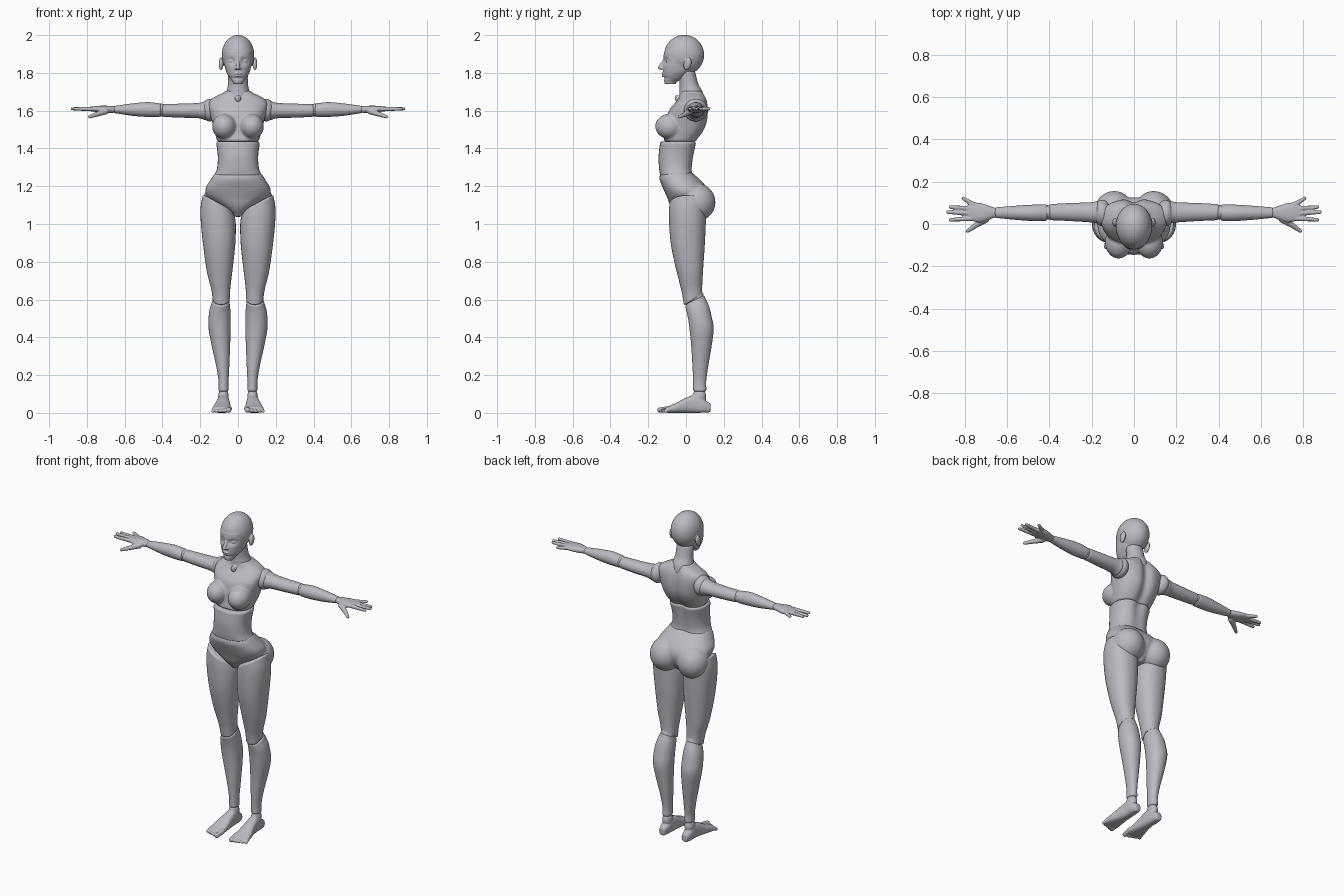
import bpy, bmesh, math
from mathutils import Vector, Matrix

cube = bpy.data.objects.get("Cube")
if cube:
    bpy.data.objects.remove(cube)

skin = bpy.data.materials.new("matte grey")
skin.use_nodes = True
skin.diffuse_color = (0.5, 0.49, 0.54, 1)
skin.node_tree.nodes["Principled BSDF"].inputs["Base Color"].default_value = skin.diffuse_color

AXES = {"x": lambda t, a, b: Vector((t, a, b)),
        "y": lambda t, a, b: Vector((a, t, b)),
        "z": lambda t, a, b: Vector((a, b, t))}


def spline(rows, steps=7):
    """Smooth the section table with a Catmull-Rom curve."""
    rows = [Vector(r) for r in rows]
    ext = [rows[0]] + rows + [rows[-1]]
    out = []
    for p, q, r, s in zip(ext, ext[1:], ext[2:], ext[3:]):
        for k in range(steps):
            u = k / steps
            out.append(q + (r - p) * (u / 2) + (2 * p - 5 * q + 4 * r - s) * (u * u / 2)
                       + (3 * q - p - 3 * r + s) * (u ** 3 / 2))
    return out + [rows[-1]]


def loft(bm, axis, rows, power=2.0, cap=(0.012, 0.25), warp=None, seg=48):
    """Sections are (position, low a, high a, low b, high b); both ends are rounded."""
    path = spline(rows)
    way = 1 if path[-1][0] > path[0][0] else -1
    angles = [math.pi / 2 * k / 4 for k in range(4, 0, -1)]

    def ends(row, sign):
        return [(row, sign * cap[0] * math.sin(t), 1 - cap[1] * (1 - math.cos(t))) for t in angles]
    rings = ends(path[0], -way) + [(r, 0, 1) for r in path] + ends(path[-1], way)[::-1]
    loops = []
    for (t, a0, a1, b0, b1), dt, scale in rings:
        loop = []
        for k in range(seg):
            ang = 2 * math.pi * k / seg
            c, s = math.cos(ang), math.sin(ang)
            c = math.copysign(abs(c) ** (2 / power), c) * scale
            s = math.copysign(abs(s) ** (2 / power), s) * scale
            co = AXES[axis](t + dt, (a0 + a1 + c * (a1 - a0)) / 2, (b0 + b1 + s * (b1 - b0)) / 2)
            if warp:
                warp(co)
            loop.append(bm.verts.new(co))
        loops.append(loop)
    for lo, hi in zip(loops, loops[1:]):
        for k in range(seg):
            n = (k + 1) % seg
            bm.faces.new((lo[k], lo[n], hi[n], hi[k]))
    bm.faces.new(loops[0][::-1])
    bm.faces.new(loops[-1])


def ball(bm, center, radii, tilt=0):
    m = Matrix.Translation(center) @ Matrix.Rotation(tilt, 4, "X") @ Matrix.Diagonal((*radii, 1))
    bmesh.ops.create_uvsphere(bm, u_segments=32, v_segments=20, radius=1, matrix=m)


def digit(bm, start, end, r0, r1):
    """Tapered capsule for fingers and toes."""
    p, q = Vector(start), Vector(end)
    turn = (q - p).to_track_quat("Z", "Y").to_matrix().to_4x4()
    bmesh.ops.create_cone(bm, cap_ends=True, segments=20, radius1=r0, radius2=r1,
                          depth=(q - p).length, matrix=Matrix.Translation((p + q) / 2) @ turn)
    ball(bm, p, (r0,) * 3)
    ball(bm, q, (r1,) * 3)


def place(mesh, name):
    mesh.materials.clear()
    mesh.materials.append(skin)
    for f in mesh.polygons:
        f.use_smooth = True
    ob = bpy.data.objects.new(name, mesh)
    bpy.context.collection.objects.link(ob)
    return ob


def finish(bm, name, voxel=0, pair=False, warp=None, smooth=4):
    """Turn the pieces into one part, melted together if voxel is set, mirrored if pair."""
    bmesh.ops.recalc_face_normals(bm, faces=bm.faces)
    mesh = bpy.data.meshes.new(name)
    bm.to_mesh(mesh)
    bm.free()
    ob = place(mesh, "left_" + name if pair else name)
    if voxel:
        re = ob.modifiers.new("melt", "REMESH")
        re.mode, re.voxel_size = "VOXEL", voxel
        sm = ob.modifiers.new("soften", "SMOOTH")
        sm.iterations = smooth
        bpy.context.view_layer.update()
        melted = bpy.data.meshes.new_from_object(ob.evaluated_get(bpy.context.evaluated_depsgraph_get()))
        bpy.data.objects.remove(ob)
        ob = place(melted, "left_" + name if pair else name)
    if warp:
        for v in ob.data.vertices:
            warp(v.co)
    if pair:
        other = ob.data.copy()
        other.transform(Matrix.Diagonal((-1, 1, 1, 1)))
        other.flip_normals()
        place(other, "right_" + name)


def bell(d, width):
    return math.exp(-(d / width) ** 2)


def ramp(v, lo, hi):
    return min(1, max(0, (v - lo) / (hi - lo)))


# Head: skull, jaw with eye sockets, nose, lips, eyes and ears
def face(co):
    if co.y < -0.04:
        co.y += 0.016 * bell(abs(co.x) - 0.034, 0.022) * bell(co.z - 1.862, 0.017)
        co.y += 0.006 * bell(co.z - 1.772, 0.008)


bm = bmesh.new()
ball(bm, (0, -0.01, 1.895), (0.086, 0.106, 0.106))
loft(bm, "z", [(1.752, -.028, .028, -.115, -.05), (1.775, -.046, .046, -.12, -.01),
               (1.81, -.064, .064, -.122, .035), (1.86, -.075, .075, -.123, .06),
               (1.91, -.078, .078, -.116, .07)], power=2.2, warp=face)
digit(bm, (0, -.114, 1.868), (0, -.137, 1.828), .007, .011)
for s in (-1, 1):
    ball(bm, (s * .011, -.125, 1.824), (.008, .01, .007))
    ball(bm, (s * .034, -.092, 1.862), (.017, .016, .011))
    ball(bm, (s * .09, .008, 1.848), (.012, .02, .034), -0.25)
ball(bm, (0, -.119, 1.796), (.02, .011, .006))
ball(bm, (0, -.117, 1.784), (.018, .011, .006))
finish(bm, "head", voxel=.0035, smooth=3)

# Neck with the small throat piece that reaches into the collar
bm = bmesh.new()
loft(bm, "z", [(1.66, -.075, .075, -.035, .095), (1.70, -.062, .062, -.034, .088),
               (1.74, -.053, .053, -.034, .066), (1.80, -.052, .052, -.04, .05)])
ball(bm, (0, -.042, 1.66), (.016, .016, .024), 0.5)
finish(bm, "neck", voxel=.005)


# Chest with breasts and a hollow along the spine
def spine(co):
    co.y -= 0.018 * bell(co.x, .03) * ramp(co.y, .02, .06)


bm = bmesh.new()
loft(bm, "z", [(1.445, -.112, .112, -.118, .062), (1.49, -.125, .125, -.11, .095),
               (1.54, -.137, .137, -.105, .115), (1.60, -.152, .152, -.09, .12),
               (1.645, -.155, .155, -.055, .115), (1.675, -.12, .12, -.033, .105),
               (1.695, -.075, .075, -.03, .095)], power=2.4, cap=(.01, .15))
for s in (-1, 1):
    ball(bm, (s * .073, -.086, 1.517), (.064, .077, .067))
finish(bm, "chest", voxel=.006, warp=spine, smooth=6)

# Abdomen
bm = bmesh.new()
loft(bm, "z", [(1.265, -.122, .122, -.138, .035), (1.30, -.11, .11, -.143, .034),
               (1.36, -.107, .107, -.145, .043), (1.425, -.115, .115, -.138, .058)],
     power=2.4, cap=(.012, .12), warp=spine)
finish(bm, "abdomen")

# Pelvis with buttocks
bm = bmesh.new()
loft(bm, "z", [(1.05, -.025, .025, -.05, .08), (1.09, -.085, .085, -.08, .11),
               (1.14, -.158, .158, -.1, .125), (1.185, -.172, .172, -.12, .115),
               (1.235, -.145, .145, -.14, .075), (1.262, -.127, .127, -.137, .042)], power=2.3)
for s in (-1, 1):
    ball(bm, (s * .094, .058, 1.115), (.094, .098, .1))
finish(bm, "pelvis", voxel=.007, smooth=5)


# Thigh, cut on a slant at the hip and the knee
def slant_thigh(co):
    co.z += 0.55 * (co.x - .13) * ramp(co.z, .95, 1.12)
    co.z += 0.6 * (co.y - .04) * ramp(-co.z, -.72, -.62)


bm = bmesh.new()
loft(bm, "z", [(1.115, .022, .188, -.088, .108), (1.04, .012, .199, -.09, .106),
               (.9, .014, .186, -.081, .1), (.75, .03, .165, -.05, .09),
               (.66, .041, .142, -.022, .086), (.61, .043, .135, -.012, .086)],
     power=2.2, warp=slant_thigh)
finish(bm, "thigh", pair=True)

# Knee joint
bm = bmesh.new()
ball(bm, (.089, .048, .612), (.042, .046, .05))
finish(bm, "knee", pair=True)


# Lower leg
def slant_shin(co):
    co.z += 0.5 * (co.y - .05) * ramp(co.z, .5, .59)


bm = bmesh.new()
loft(bm, "z", [(.588, .045, .137, -.004, .1), (.53, .04, .153, .006, .128),
               (.45, .039, .156, .018, .146), (.35, .042, .138, .028, .135),
               (.25, .046, .116, .034, .118), (.17, .05, .103, .038, .107),
               (.125, .05, .103, .038, .108)], power=2.1, warp=slant_shin)
finish(bm, "lower_leg", pair=True)

# Foot with ankle and toes
bm = bmesh.new()
loft(bm, "y", [(.118, .056, .1, .002, .055), (.09, .05, .107, .001, .075),
               (.05, .046, .109, 0, .096), (0, .043, .117, 0, .08),
               (-.05, .038, .13, 0, .054), (-.095, .038, .138, 0, .034)], power=2.7, cap=(.012, .35))
ball(bm, (.077, .071, .085), (.028, .036, .045))
for k in range(5):
    x, r = .05 + .02 * k + (.003 if k else 0), .0145 if k == 0 else .0115 - .0006 * k
    digit(bm, (x - .004, -.085, r + .008), (x, -.138 + .007 * k, r), r, r)
finish(bm, "foot", voxel=.004, pair=True, smooth=3)

# Shoulder, upper arm, elbow and forearm
bm = bmesh.new()
ball(bm, (.15, .052, 1.603), (.042, .062, .06))
finish(bm, "shoulder", pair=True)

bm = bmesh.new()
loft(bm, "x", [(.175, .003, .108, 1.55, 1.65), (.21, .008, .102, 1.56, 1.641),
               (.3, .014, .099, 1.563, 1.637), (.39, .018, .094, 1.567, 1.636)])
finish(bm, "upper_arm", pair=True)

bm = bmesh.new()
ball(bm, (.408, .055, 1.603), (.035, .034, .034))
finish(bm, "elbow", pair=True)

bm = bmesh.new()
loft(bm, "x", [(.42, .015, .092, 1.567, 1.639), (.48, .014, .091, 1.567, 1.645),
               (.56, .02, .086, 1.573, 1.638), (.645, .028, .079, 1.586, 1.626)])
finish(bm, "forearm", pair=True)

# Hand with four spread fingers and a thumb
bm = bmesh.new()
loft(bm, "x", [(.66, .03, .077, 1.589, 1.624), (.69, .018, .088, 1.588, 1.626),
               (.73, .008, .1, 1.59, 1.626), (.772, .016, .1, 1.596, 1.622)], power=2.3)
for base, tip in [((.765, .026), (.866, .02)), ((.77, .05), (.878, .056)),
                  ((.77, .072), (.866, .08)), ((.75, .087), (.806, .121))]:
    digit(bm, (*base, 1.609), (*tip, 1.61), .0125, .0085)
digit(bm, (.7, .022, 1.597), (.75, -.008, 1.58), .017, .0125)
digit(bm, (.75, -.008, 1.58), (.785, -.033, 1.568), .0125, .009)
finish(bm, "hand", voxel=.004, pair=True, smooth=2)
